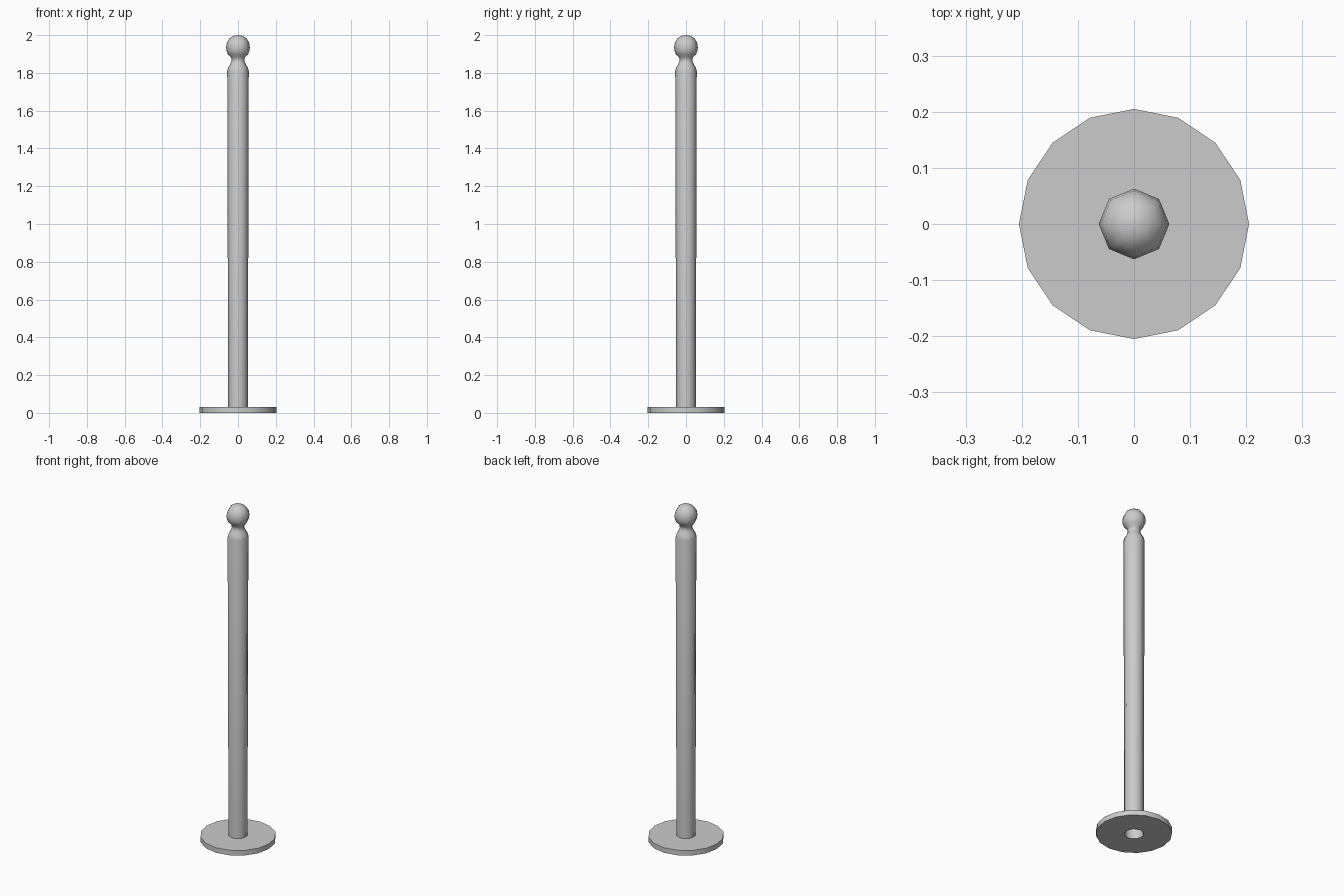
import bpy, bmesh, math

if "Cube" in bpy.data.objects:
    bpy.data.objects.remove(bpy.data.objects["Cube"])


def lathe(name, profile, sides, closed=False, angle=40):
    """Revolve an (r, z) profile about z; the first vertex column sits on +x."""
    bm = bmesh.new()
    rings = []
    for r, z in profile:
        if r == 0:
            rings.append([bm.verts.new((0, 0, z))] * sides)
        else:
            rings.append([bm.verts.new((r * math.cos(math.tau * i / sides),
                                        r * math.sin(math.tau * i / sides), z))
                          for i in range(sides)])
    pairs = list(zip(rings, rings[1:]))
    if closed:
        pairs.append((rings[-1], rings[0]))
    for a, b in pairs:
        for i in range(sides):
            j = (i + 1) % sides
            quad = [a[i], a[j], b[j], b[i]]
            bm.faces.new(list(dict.fromkeys(quad)))
    mesh = bpy.data.meshes.new(name)
    bm.to_mesh(mesh)
    bm.free()
    obj = bpy.data.objects.new(name, mesh)
    bpy.context.collection.objects.link(obj)
    bpy.ops.object.select_all(action='DESELECT')
    obj.select_set(True)
    bpy.context.view_layer.objects.active = obj
    bpy.ops.object.shade_smooth_by_angle(angle=math.radians(angle))
    return obj


# Hollow eight-sided post with slight taper, shoulder, neck and ball finial
lathe("post", [(0.052, 0), (0.057, 1.81), (0.052, 1.828), (0.040, 1.848),
               (0.034, 1.862), (0.036, 1.882), (0.053, 1.897), (0.061, 1.917),
               (0.063, 1.936), (0.059, 1.96), (0.046, 1.982),
               (0.025, 1.996), (0, 2.0)], 8, angle=80)

# Sixteen-sided base plate with a hole under the post
lathe("base_plate", [(0.052, 0), (0.205, 0), (0.205, 0.03), (0.052, 0.03)][::1],
      16, closed=True)
